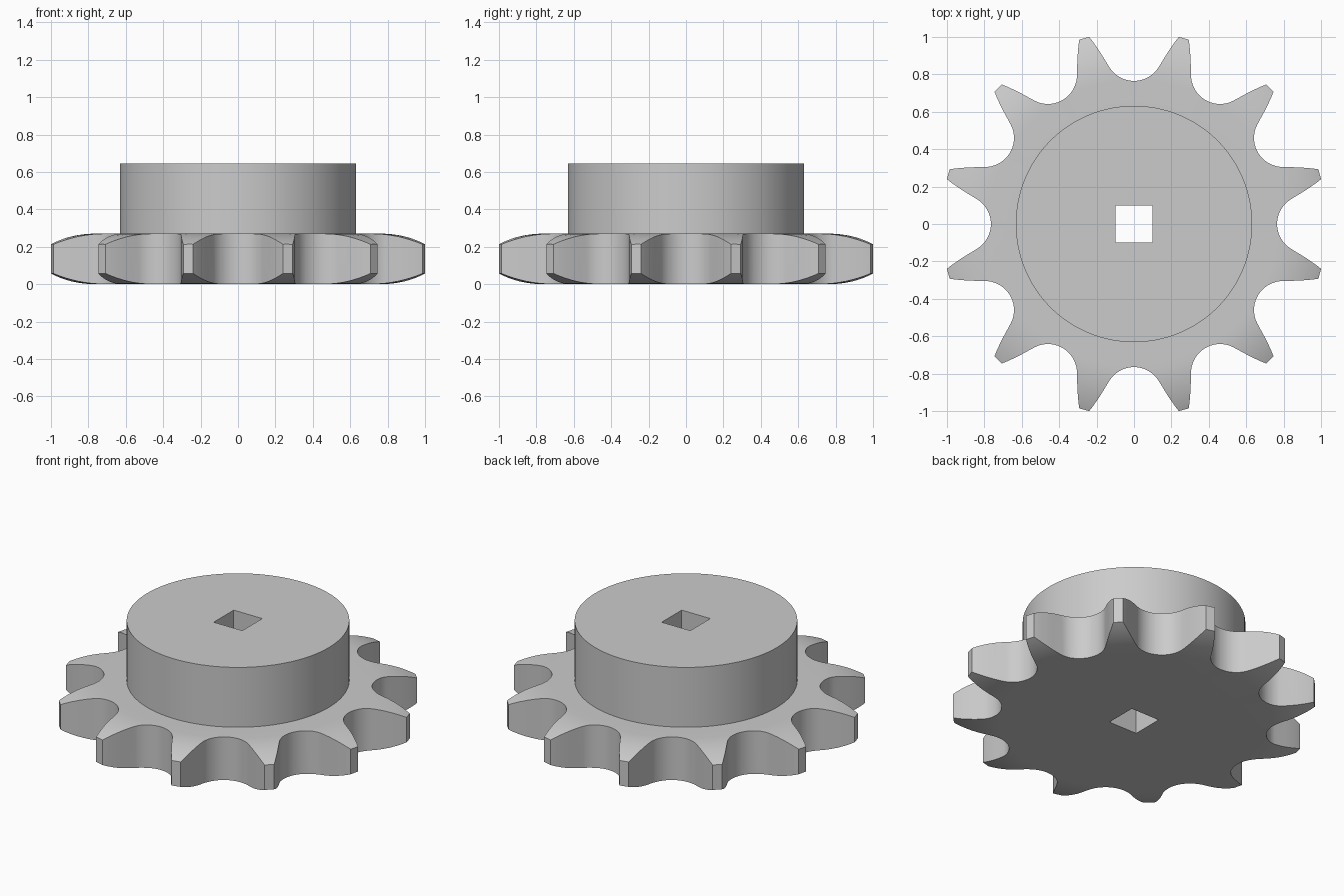
import bpy, bmesh
from math import sin, cos, radians, sqrt, pi
from mathutils import Matrix, Vector

cube = bpy.data.objects.get("Cube")
if cube:
    bpy.data.objects.remove(cube, do_unlink=True)

TEETH = 12
PLATE, HUB_TOP, HUB_R = 0.27, 0.645, 0.632
TIP_R, CROWN_R, CROWN_DROP = 1.04, 0.77, 0.062
PITCH_R, ROLLER_R = 0.92, 0.155

steel = bpy.data.materials.new("plain_steel_grey")
steel.use_nodes = True
colour = (0.6, 0.6, 0.6, 1)
steel.diffuse_color = colour
steel.node_tree.nodes["Principled BSDF"].inputs["Base Color"].default_value = colour


def to_object(name, bm):
    bmesh.ops.recalc_face_normals(bm, faces=bm.faces)
    mesh = bpy.data.meshes.new(name)
    bm.to_mesh(mesh)
    bm.free()
    mesh.materials.append(steel)
    ob = bpy.data.objects.new(name, mesh)
    bpy.context.collection.objects.link(ob)
    return ob


def prism(name, outline, z0, z1):
    bm = bmesh.new()
    face = bm.faces.new([bm.verts.new((x, y, z0)) for x, y in outline])
    new = bmesh.ops.extrude_face_region(bm, geom=[face])["geom"]
    bmesh.ops.translate(bm, vec=(0, 0, z1 - z0),
                        verts=[g for g in new if isinstance(g, bmesh.types.BMVert)])
    return to_object(name, bm)


def lathe(name, profile, steps=128):
    bm = bmesh.new()
    verts = [bm.verts.new((r, 0, z)) for r, z in profile]
    edges = [bm.edges.new(pair) for pair in zip(verts, verts[1:])]
    bmesh.ops.spin(bm, geom=verts + edges, cent=(0, 0, 0), axis=(0, 0, 1),
                   angle=2 * pi, steps=steps)
    bmesh.ops.remove_doubles(bm, verts=bm.verts, dist=1e-5)
    return to_object(name, bm)


def boolean(ob, cutter, operation):
    cutter.hide_render = True
    mod = ob.modifiers.new(operation.title(), "BOOLEAN")
    mod.operation, mod.object, mod.solver = operation, cutter, "EXACT"
    bpy.context.view_layer.objects.active = ob
    bpy.ops.object.modifier_apply(modifier=mod.name)
    bpy.data.objects.remove(cutter, do_unlink=True)


# Half a tooth, from the valley floor out to the tip
step = 2 * pi / TEETH
seat = Vector((sin(step / 2), cos(step / 2))) * PITCH_R
half = []
for i in range(13):
    t = radians(255 - 58 * i / 12)
    half.append(seat + ROLLER_R * Vector((cos(t), sin(t))))
half += [Vector(p) for p in ((0.0675, 0.919), (0.0585, 0.947), (0.0485, 0.975),
                             (0.0385, 1.002), (0.0274, 1.028))]
tooth = half + [Vector((-p.x, p.y)) for p in reversed(half[1:])]

# Toothed outline repeated around the axis
outline = []
for k in range(TEETH):
    turn = Matrix.Rotation((k + 0.5) * step, 2)
    outline += [turn @ p for p in tooth]

# Turned blank: crowned plate with a hub on top
run = TIP_R - CROWN_R
arc_r = (run ** 2 + CROWN_DROP ** 2) / (2 * CROWN_DROP)
crown = []
for i in range(9):
    d = run * i / 8
    crown.append((CROWN_R + d, arc_r - sqrt(arc_r ** 2 - d ** 2)))
profile = [(0, 0)] + crown + [(r, PLATE - z) for r, z in reversed(crown)]
profile += [(HUB_R, PLATE), (HUB_R, HUB_TOP), (0, HUB_TOP)]
sprocket = lathe("sprocket_body", profile)

# Cut the teeth and the square bore
boolean(sprocket, prism("tooth_cutter", outline, -0.1, 0.8), "INTERSECT")
b = 0.099
boolean(sprocket, prism("bore_cutter", [(-b, -b), (b, -b), (b, b), (-b, b)], -0.2, 0.9),
        "DIFFERENCE")

bpy.ops.object.select_all(action="DESELECT")
sprocket.select_set(True)
bpy.context.view_layer.objects.active = sprocket
bpy.ops.object.shade_smooth_by_angle(angle=radians(30))
